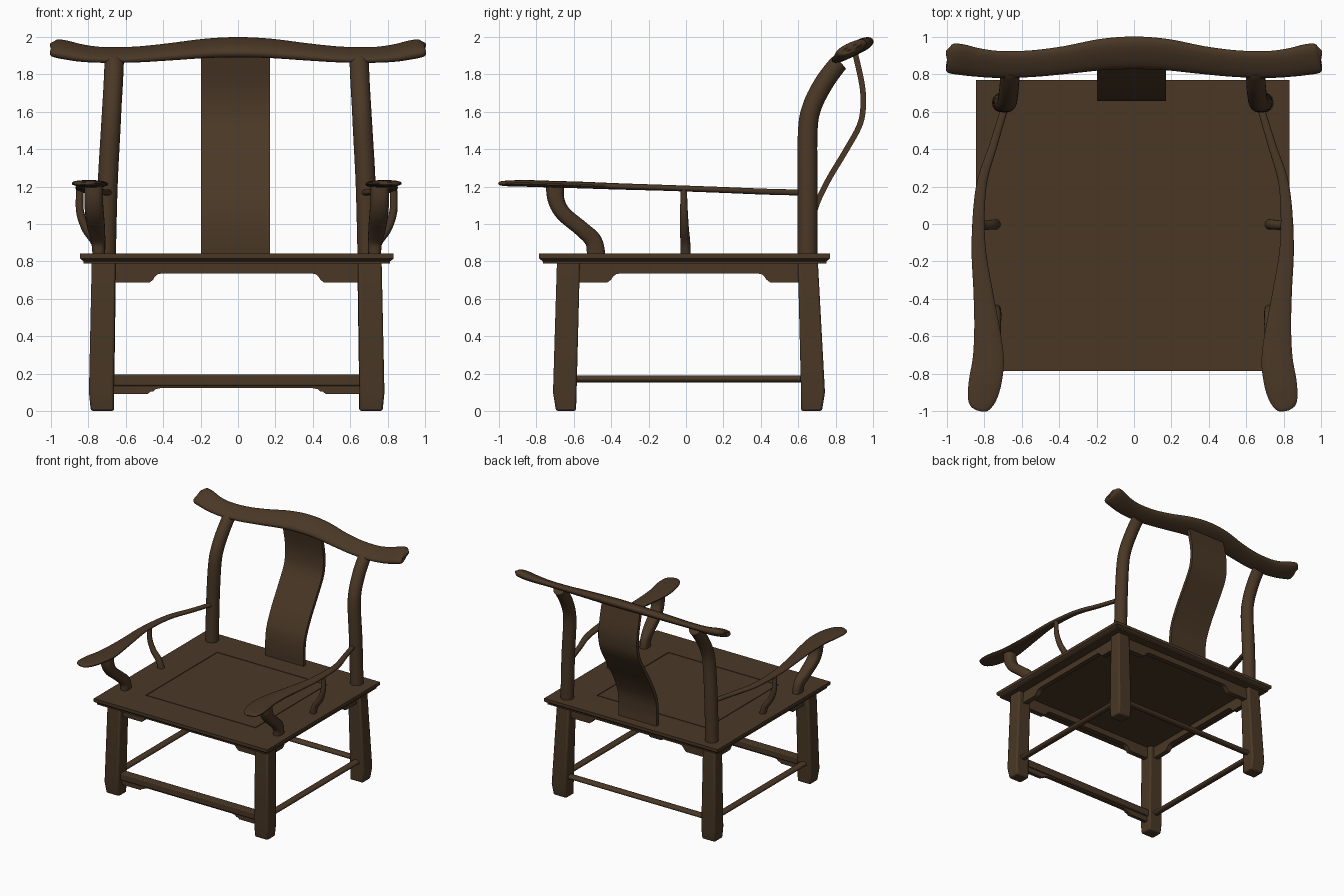
import bpy, bmesh, math
from mathutils import Vector

if "Cube" in bpy.data.objects:
    bpy.data.objects.remove(bpy.data.objects["Cube"])

CX = -0.007  # seat and legs sit a hair left of centre
wood = bpy.data.materials.new("dark brown wood")
wood.diffuse_color = (0.068, 0.039, 0.019, 1)
wood.use_nodes = True
wood.node_tree.nodes["Principled BSDF"].inputs["Base Color"].default_value = wood.diffuse_color


def finish(name, bm, smooth=True, bevel=0):
    bmesh.ops.recalc_face_normals(bm, faces=bm.faces)
    me = bpy.data.meshes.new(name)
    bm.to_mesh(me)
    bm.free()
    me.materials.append(wood)
    ob = bpy.data.objects.new(name, me)
    bpy.context.collection.objects.link(ob)
    if bevel:
        m = ob.modifiers.new("bevel", "BEVEL")
        m.width, m.segments, m.limit_method = bevel, 2, "ANGLE"
    if smooth:
        bpy.ops.object.select_all(action="DESELECT")
        bpy.context.view_layer.objects.active = ob
        ob.select_set(True)
        bpy.ops.object.shade_smooth_by_angle(angle=math.radians(40))
    return ob


def skin(bm, rings):
    loops = [[bm.verts.new(p) for p in r] for r in rings]
    n = len(loops[0])
    for a, b in zip(loops, loops[1:]):
        for i in range(n):
            j = (i + 1) % n
            bm.faces.new((a[i], a[j], b[j], b[i]))
    bm.faces.new(loops[0])
    bm.faces.new(loops[-1])


def spline(st, steps):
    """Catmull-Rom through stations of any dimension."""
    P = [st[0]] + list(st) + [st[-1]]
    out = []
    for k in range(1, len(P) - 2):
        for s in range(steps):
            t = s / steps
            out.append([0.5 * (2 * b + (c - a) * t + (2*a - 5*b + 4*c - d) * t*t
                               + (3*b - a - 3*c + d) * t**3)
                        for a, b, c, d in zip(*P[k - 1:k + 3])])
    return out + [list(st[-1])]


def sweep(name, stations, ref, side=1, power=2.0, n=20, steps=5):
    """Stations are (x, y, z, half size along ref, half size across)."""
    st = spline(stations, steps)
    if side:
        st = [[CX + side * p[0]] + p[1:] for p in st]
    pts = [Vector(p[:3]) for p in st]
    rings = []
    for i, p in enumerate(pts):
        t = (pts[min(i + 1, len(pts) - 1)] - pts[max(i - 1, 0)]).normalized()
        u = Vector(ref)
        u = (u - t * u.dot(t)).normalized()
        v = t.cross(u)
        ring = []
        for k in range(n):
            a = 2 * math.pi * (k + 0.5) / n
            c, s = math.cos(a), math.sin(a)
            c = math.copysign(abs(c) ** (2 / power), c)
            s = math.copysign(abs(s) ** (2 / power), s)
            ring.append(p + u * c * st[i][3] + v * s * st[i][4])
        rings.append(ring)
    bm = bmesh.new()
    skin(bm, rings)
    return finish(name, bm)


def loft(name, rects, bevel=0):
    """Stack of rectangles (z, x0, x1, y0, y1)."""
    bm = bmesh.new()
    skin(bm, [[(a, c, z), (b, c, z), (b, d, z), (a, d, z)] for z, a, b, c, d in rects])
    return finish(name, bm, bool(bevel), bevel)


def apron(name, along, lo, hi, at, half, top, mid, low, drop):
    """Board with a cusped lower edge; drop = length of the hanging ends."""
    cusp = [(0, low), (drop - 0.02, low), (drop, low + 0.015), (drop + 0.01, mid - 0.018),
            (drop + 0.025, mid - 0.005), (drop + 0.05, mid)]
    prof = [(lo, top)] + [(lo + d, z) for d, z in cusp]
    prof += [(hi - d, z) for d, z in reversed(cusp)] + [(hi, top)]
    put = (lambda u, w, z: (u, w, z)) if along == "x" else (lambda u, w, z: (w, u, z))
    bm = bmesh.new()
    skin(bm, [[put(u, at + o, z) for u, z in prof] for o in (-half, half)])
    return finish(name, bm)


# Seat: moulded edge, framed panel marked by a narrow groove
X0, X1, Y0, Y1 = -0.845, 0.832, -0.785, 0.77
inner = (-0.543, 0.52, -0.5, 0.488)


def inset(z, r, d):
    return (z, r[0] + d, r[1] - d, r[2] + d, r[3] - d)


edge = (X0, X1, Y0, Y1)
loft("seat", [inset(0.788, edge, 0.02), inset(0.80, edge, 0.02), inset(0.812, edge, 0.004),
              inset(0.816, edge, 0), inset(0.842, edge, 0), inset(0.842, inner, 0),
              inset(0.834, inner, 0), inset(0.834, inner, 0.006), inset(0.842, inner, 0.006)])

for s, tag in ((1, "right"), (-1, "left")):
    # Legs, slightly splayed, with the outer foot cut back
    for end, rows in (("front", ((0, .655, .78, -.695, -.588), (.1, .657, .79, -.711, -.585),
                                 (.80, .648, .775, -.69, -.567))),
                      ("back", ((0, .655, .78, .615, .727), (.1, .655, .79, .615, .743),
                                (.80, .645, .765, .598, .705)))):
        loft(f"{end}_leg_{tag}", [(z, *sorted((CX + s * a, CX + s * b)), c, d)
                                  for z, a, b, c, d in rows], 0.012)

    # Back post curving back into the crest rail
    sweep(f"back_post_{tag}",
          [(.70, .65, .80, .054, .054), (.69, .65, 1.2, .054, .054), (.674, .651, 1.5, .053, .053),
           (.667, .675, 1.63, .052, .052), (.66, .735, 1.75, .052, .052),
           (.656, .80, 1.84, .052, .05), (.655, .825, 1.865, .052, .048)], (1, 0, 0), s)

    # Armrest: broad paddle in front, thin at the back post
    sweep(f"armrest_{tag}",
          [(.818, -1.0, 1.217, .018, .006), (.815, -.985, 1.217, .05, .012),
           (.808, -.94, 1.217, .075, .016), (.79, -.85, 1.217, .088, .018),
           (.772, -.72, 1.213, .084, .018), (.78, -.55, 1.208, .068, .018),
           (.80, -.36, 1.201, .052, .017), (.825, -.1, 1.193, .037, .016),
           (.81, .2, 1.182, .028, .016), (.745, .42, 1.173, .022, .016),
           (.685, .62, 1.168, .02, .016)], (1, 0, 0), s, power=2.4)

    # Gooseneck post under the front of the arm
    sweep(f"arm_front_post_{tag}",
          [(.765, -.70, 1.21, .05, .05), (.765, -.695, 1.13, .05, .045),
           (.76, -.655, 1.055, .05, .042), (.75, -.56, .975, .046, .042),
           (.74, -.495, .91, .038, .046), (.737, -.48, .83, .034, .05)],
          (1, 0, 0), s, power=2.8)

    # Slim bowed post under the middle of the arm
    sweep(f"arm_middle_post_{tag}",
          [(.838, -.012, 1.19, .017, .02), (.838, -.011, 1.07, .021, .021),
           (.805, -.008, .975, .024, .024), (.755, -.004, .905, .027, .026),
           (.732, -.002, .83, .028, .028)], (0, 1, 0), s, n=14)

    # Side stretcher and side apron
    sweep(f"side_stretcher_{tag}", [(.72, -.63, .172, .03, .019), (.72, .67, .172, .03, .019)],
          (1, 0, 0), s, steps=1)
    apron(f"side_apron_{tag}", "y", -.59, .62, CX + s * .71, .022, .80, .736, .688, .19)

# Front and back aprons, front foot rail with its small apron, back stretcher
apron("front_apron", "x", -.68, .666, -.63, .022, .80, .736, .686, .225)
apron("back_apron", "x", -.68, .666, .652, .022, .80, .736, .686, .225)
apron("front_rail_apron", "x", -.68, .666, -.64, .015, .16, .122, .09, .215)
loft("front_foot_rail", [(.135, -.68, .666, -.675, -.605), (.195, -.68, .666, -.675, -.605)], .008)
sweep("back_stretcher", [(-.70, .672, .172, .03, .019), (.69, .672, .172, .03, .019)],
      (0, 1, 0), 0, steps=1)

# S-curved back splat
path = spline([(.675, .83), (.672, .95), (.69, 1.08), (.755, 1.225), (.85, 1.385), (.925, 1.52),
               (.947, 1.62), (.942, 1.74), (.905, 1.91)], 5)
bm = bmesh.new()
rings = []
for i, (y, z) in enumerate(path):
    a, b = path[max(i - 1, 0)], path[min(i + 1, len(path) - 1)]
    d = Vector((b[0] - a[0], b[1] - a[1])).normalized() * 0.015
    rings.append([(x, y + k * d.y, z - k * d.x)
                  for x, k in ((-.198, -1), (.171, -1), (.171, 1), (-.198, 1))])
skin(bm, rings)
finish("back_splat", bm)

# Crest rail: tilted, humped in the middle with upturned rounded ends
half = [(0, .915, 1.945, .094, .036), (.17, .906, 1.939, .09, .034), (.37, .876, 1.92, .08, .03),
        (.55, .857, 1.906, .077, .026), (.72, .853, 1.904, .078, .025),
        (.84, .864, 1.914, .082, .03), (.93, .88, 1.932, .088, .034),
        (.98, .886, 1.941, .084, .03), (.996, .888, 1.944, .06, .018), (1.0, .888, 1.944, .03, .008)]
crest = [(-x, *r) for x, *r in reversed(half[1:])] + half
sweep("crest_rail", crest, (0, math.cos(math.radians(25)), math.sin(math.radians(25))), 0,
      power=2.4, n=24)
